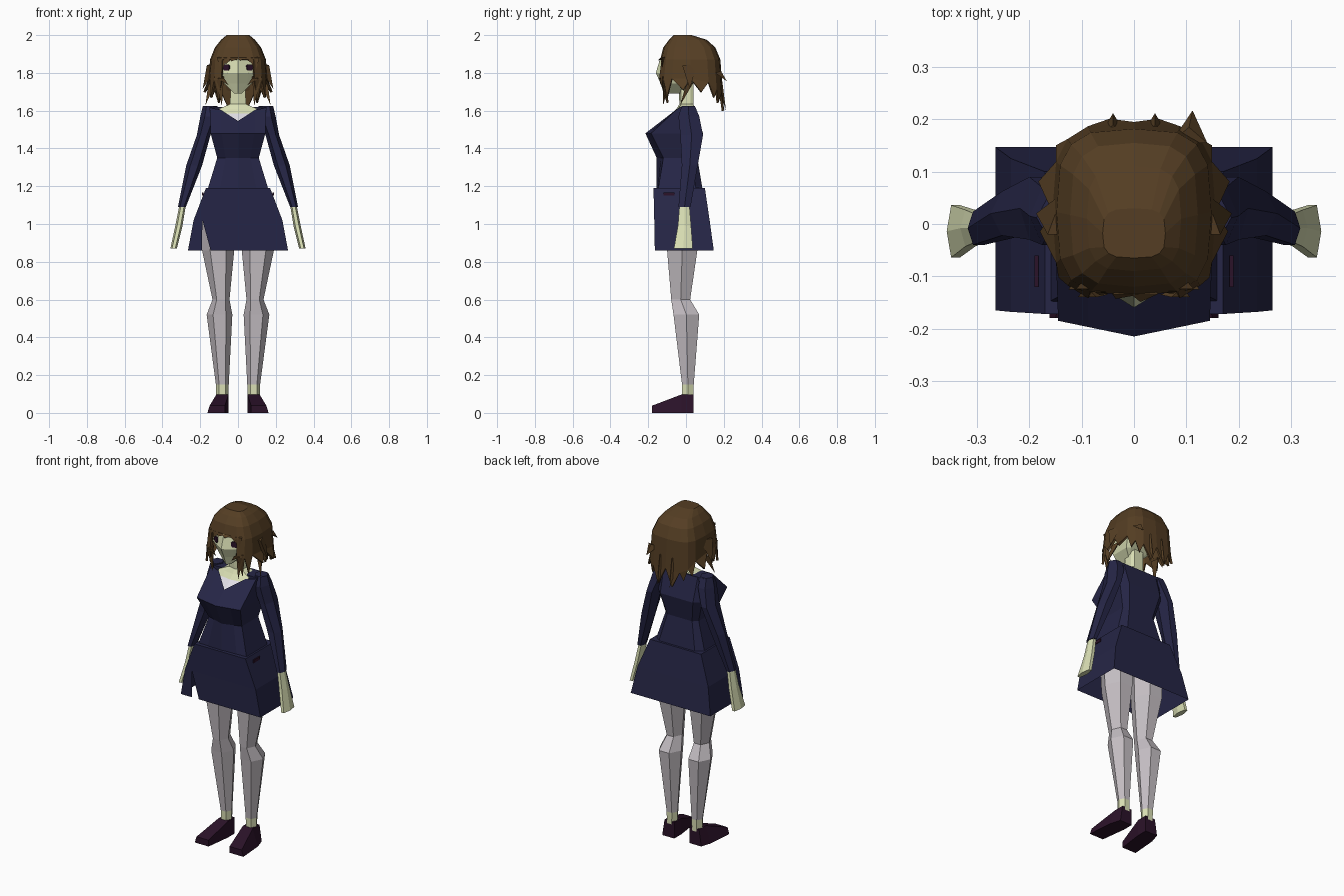
import bpy, bmesh, math
from mathutils import Vector

if "Cube" in bpy.data.objects:
    bpy.data.objects.remove(bpy.data.objects["Cube"])


def material(name, color):
    m = bpy.data.materials.new(name)
    m.diffuse_color = (*color, 1)
    m.use_nodes = True
    m.node_tree.nodes["Principled BSDF"].inputs["Base Color"].default_value = m.diffuse_color
    return m


NAVY = material("navy cloth", (0.019, 0.019, 0.062))
BROWN = material("brown hair", (0.09, 0.048, 0.017))
SKIN = material("pale skin", (0.70, 0.74, 0.46))
STOCK = material("grey stocking", (0.56, 0.52, 0.55))
WHITE = material("white shirt", (0.78, 0.76, 0.82))
MAROON = material("dark maroon", (0.024, 0.006, 0.022))


def finish(name, bm, mats, rule=None):
    bm.normal_update()
    bmesh.ops.recalc_face_normals(bm, faces=bm.faces[:])
    if rule:
        for f in bm.faces:
            f.material_index = rule(f.calc_center_median())
    me = bpy.data.meshes.new(name)
    bm.to_mesh(me)
    bm.free()
    for m in mats:
        me.materials.append(m)
    ob = bpy.data.objects.new(name, me)
    bpy.context.collection.objects.link(ob)
    return ob


def loft(name, rings, mats, caps=(True, True), skip=(), rule=None):
    """Skin a stack of closed rings of equal point count."""
    bm = bmesh.new()
    rows = [[bm.verts.new(p) for p in r] for r in rings]
    n = len(rows[0])
    for a, b in zip(rows, rows[1:]):
        for i in range(n):
            if i not in skip:
                j = (i + 1) % n
                bm.faces.new((a[i], a[j], b[j], b[i]))
    if caps[0]:
        bm.faces.new(rows[0])
    if caps[1]:
        bm.faces.new(rows[-1])
    return finish(name, bm, mats, rule)


def hexring(s, cx, cy, z, rx, ry):
    pts = ((1, 0), (.5, 1), (-.5, 1), (-1, 0), (-.5, -1), (.5, -1))
    return [(s * (cx + rx * x), cy + ry * y, z) for x, y in pts]


def body_ring(z, w, front, corner, back, drop=0.0, dip=0.0):
    """Wedge-fronted cross-section; drop lowers and dip advances the front middle."""
    half = [(.6 * w, .4 * front + .6 * corner - dip * .15, z - drop * .15),
            (w, corner, z), (w, .6 * back, z), (.75 * w, back, z)]
    return ([(0, front - dip, z - drop)] + half + [(0, back, z)] +
            [(-x, y, q) for x, y, q in reversed(half)])


def oval(z, w, y0, y1, n=16, e=0.6):
    """Rounded rectangle, starting at the front middle."""
    out = []
    for i in range(n):
        t = 2 * math.pi * i / n
        s, c = math.sin(t), math.cos(t)
        out.append(Vector((w * math.copysign(abs(s) ** e, s),
                           (y0 + y1) / 2 - (y1 - y0) / 2 * math.copysign(abs(c) ** e, c), z)))
    return out


# Bodice with projecting bust and scooped neckline
loft("bodice", [body_ring(1.17, .165, -.155, -.15, .09),
                body_ring(1.35, .11, -.155, -.12, .06),
                body_ring(1.48, .145, -.215, -.185, .09),
                body_ring(1.615, .15, -.04, -.04, .05, .07, .09)],
     [NAVY], caps=(True, False))

# Chest, shirt front and neck
loft("chest_and_neck", [body_ring(1.50, .12, -.165, -.15, .05),
                        body_ring(1.585, .09, -.075, -.06, .045),
                        body_ring(1.61, .10, -.05, -.04, .045),
                        body_ring(1.635, .042, -.035, -.025, .04),
                        body_ring(1.77, .038, -.04, -.03, .04)],
     [SKIN, WHITE], rule=lambda c: 1 if c.z < 1.585 else 0)

# Back collar closing the bodice behind the neck
loft("collar", [[(-.15, .05, z), (.15, .05, z), (.15, -.035, z), (.085, -.035, z),
                 (.05, .02, z), (-.05, .02, z), (-.085, -.035, z), (-.15, -.035, z)]
                for z in (1.59, 1.62)], [NAVY])


# Flared skirt with a slit in one front panel
def skirt_ring(z, w, f, b, a, c):
    return [(-w, f, z), (-a, f, z), (-c, f, z), (w * .8, f, z), (w, f, z),
            (w, b, z), (0, b, z), (-w, b, z)]


loft("skirt", [skirt_ring(1.19, .17, -.172, .10, .14, .14),
               skirt_ring(1.02, .235, -.168, .125, .188, .188),
               skirt_ring(.86, .265, -.165, .147, .192, .145)],
     [NAVY], caps=(True, False), skip=(1,))

for s, side in ((1, "left"), (-1, "right")):
    # Sleeves
    loft(side + "_sleeve", [hexring(s, *r) for r in (
        (.148, .012, 1.625, .038, .035), (.152, .015, 1.57, .047, .055),
        (.182, .03, 1.47, .036, .06), (.232, .02, 1.31, .042, .042),
        (.297, -.008, 1.09, .021, .032))], [NAVY])
    # Hands
    loft(side + "_hand", [hexring(s, *r) for r in (
        (.293, -.008, 1.10, .017, .026), (.313, -.008, .99, .019, .035),
        (.341, -.014, .87, .017, .05))], [SKIN])
    # Legs with bare ankles
    loft(side + "_leg", [hexring(s, *r) for r in (
        (.107, -.02, 1.02, .09, .085), (.105, -.02, .86, .085, .08),
        (.09, -.028, .60, .045, .05), (.098, .002, .52, .068, .068),
        (.083, .01, .15, .034, .031), (.083, .01, .08, .032, .03))],
        [STOCK, SKIN], rule=lambda c: 1 if c.z < .151 else 0)
    # Shoes tapering to a low toe
    loft(side + "_shoe", [[(s * x0, y, 0), (s * x1, y, 0), (s * x2, y, h), (s * x0, y, h)]
                          for y, x0, x1, x2, h in ((-.18, .07, .162, .15, .038),
                                                   (-.025, .05, .15, .115, .097),
                                                   (.04, .05, .13, .115, .097))], [MAROON])
    # Pocket trim on the hips
    loft(side + "_pocket", [[(s * (x + .183), y, z) for x in (0, .007) for y in ((-.12, -.06) if x == 0 else (-.06, -.12))]
                            for z in (1.15, 1.168)], [MAROON])
    # Eyes set on the slanted face planes
    ca, sa = math.cos(.51), math.sin(.51)
    eye = []
    for z, w in ((1.812, .012), (1.822, .018), (1.838, .018), (1.845, .012)):
        eye.append([(s * (.06 + u * ca - v * sa), -.119 + u * sa + v * ca, z)
                    for u, v in ((-w, -.006), (w, -.006), (w, .002), (-w, .002))])
    loft(side + "_eye", eye, [MAROON])

# Head with a pointed face
loft("head", [body_ring(1.692, .02, -.115, -.10, -.02),
              body_ring(1.745, .075, -.135, -.085, .04),
              body_ring(1.80, .095, -.16, -.10, .10),
              body_ring(1.88, .10, -.135, -.09, .13),
              body_ring(1.93, .08, -.10, -.08, .11)], [SKIN])

# Hair cap, then a curtain of hair ending in pointed locks
bm = bmesh.new()
cap = [oval(2.0, .06, -.065, .03), oval(1.975, .09, -.09, .11), oval(1.935, .122, -.12, .155),
       oval(1.87, .148, -.137, .182)]
low = oval(1.77, .156, -.150, .195)
deep = {0: 1.87, 1: 1.77, 2: 1.76, 3: 1.77, 4: 1.77, 5: 1.75, 6: 1.71, 7: 1.69, 8: 1.70}
for i, p in enumerate(low):
    p.z = deep[min(i, 16 - i)]
rows = [[bm.verts.new(p) for p in r] for r in cap + [low]]
bm.faces.new(rows[0])
# Lock tips by segment: height, outward flare, forward shift
tips = {1: (1.64, .95, .02), 2: (1.67, 1.05, .0), 3: (1.71, 1.18, .02), 4: (1.70, 1.2, .0),
        5: (1.67, 1.08, .0), 6: (1.64, .98, .0), 7: (1.60, 1.06, .0)}
for k, (a, b) in enumerate(zip(rows, rows[1:])):
    for i in range(16):
        j = (i + 1) % 16
        if k < 3 or 0 < i < 15:
            bm.faces.new((a[i], a[j], b[j], b[i]))
for i in range(1, 15):
    z, flare, shift = tips[min(i, 15 - i)]
    a, b = rows[4][i], rows[4][i + 1]
    mid = (a.co + b.co) / 2
    t = bm.verts.new((mid.x * flare, (mid.y - .02) * flare + .02 + shift, z))
    bm.faces.new((a, b, t))
hair = finish("hair", bm, [BROWN])
sol = hair.modifiers.new("thickness", "SOLIDIFY")
sol.thickness = .012
sol.offset = -1


# Loose locks: slim three-sided spikes
def lock(name, base, tip, wide, deep_):
    x, y, z = base
    bm = bmesh.new()
    ring = [bm.verts.new(p) for p in ((x - wide, y, z), (x + wide, y, z), (x, y + deep_, z + .01))]
    t = bm.verts.new(tip)
    bm.faces.new(ring)
    for i in range(3):
        bm.faces.new((ring[i], ring[(i + 1) % 3], t))
    finish(name, bm, [BROWN])


# Fringe over the forehead
for i, (x, tx, tz) in enumerate(((-.085, -.088, 1.80), (-.05, -.066, 1.845), (-.015, -.035, 1.86),
                                 (.02, .012, 1.865), (.055, .075, 1.85), (.088, .09, 1.80))):
    lock("fringe_%d" % i, (x, -.137 + abs(x) * .15, 1.88), (tx, -.152 + abs(tx) * .25, tz), .026, .03)

# Cheek locks, side flicks and nape locks
for s, side in ((1, "left"), (-1, "right")):
    lock(side + "_cheek_lock", (s * .10, -.125, 1.78), (s * .085, -.12, 1.625), .025, .04)
    lock(side + "_cheek_curl", (s * .09, -.14, 1.77), (s * .05, -.135, 1.735), .018, .02)
    lock(side + "_side_flick", (s * .135, -.02, 1.84), (s * .187, .02, 1.715), .03, .08)
    lock(side + "_curl", (s * .14, .0, 1.74), (s * .172, -.03, 1.63), .018, .04)
    lock(side + "_nape_lock", (s * .04, .16, 1.76), (s * .04, .212, 1.60), .03, .03)
lock("back_flick", (.105, .155, 1.80), (.112, .217, 1.755), .035, .03)
